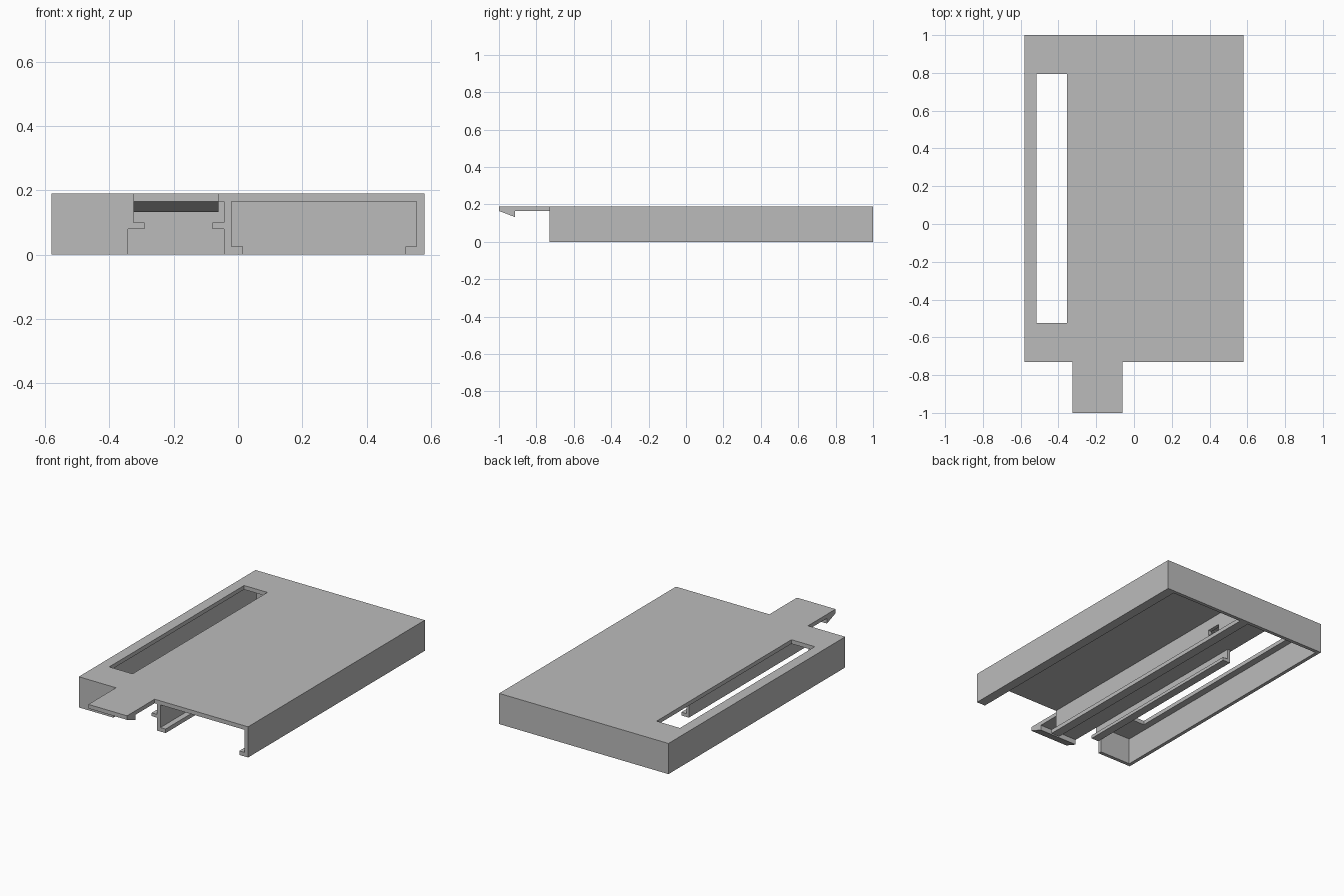
import bpy
import bmesh
import math
from mathutils import Vector

old = bpy.data.objects.get("Cube")
if old:
    bpy.data.objects.remove(old, do_unlink=True)

grey = bpy.data.materials.new("plain grey")
grey.use_nodes = True
COLOUR = (0.5, 0.5, 0.5, 1)
grey.diffuse_color = COLOUR
grey.node_tree.nodes["Principled BSDF"].inputs["Base Color"].default_value = COLOUR

LEFT, RIGHT = 0.58, -0.58
FRONT, BACK = -0.73, 1.0
TOP, UNDER = 0.19, 0.165
T = 0.022  # wall thickness


def extrude(name, points, start, end, axis="y"):
    """Extrude a closed profile: (x, z) along y, or (y, z) along x."""
    bm = bmesh.new()
    if axis == "y":
        verts = [bm.verts.new((a, start, b)) for a, b in points]
        shift = Vector((0, end - start, 0))
    else:
        verts = [bm.verts.new((start, a, b)) for a, b in points]
        shift = Vector((end - start, 0, 0))
    face = bm.faces.new(verts)
    out = bmesh.ops.extrude_face_region(bm, geom=[face])
    moved = [g for g in out["geom"] if isinstance(g, bmesh.types.BMVert)]
    bmesh.ops.translate(bm, verts=moved, vec=shift)
    bmesh.ops.recalc_face_normals(bm, faces=bm.faces)
    mesh = bpy.data.meshes.new(name)
    bm.to_mesh(mesh)
    bm.free()
    mesh.materials.append(grey)
    obj = bpy.data.objects.new(name, mesh)
    bpy.context.collection.objects.link(obj)
    return obj


def box(name, x, y, z):
    return extrude(name, [(x[0], z[0]), (x[1], z[0]), (x[1], z[1]), (x[0], z[1])], *y)


def combine(target, part, operation):
    """Apply a boolean and remove the part that was used."""
    mod = target.modifiers.new(part.name, "BOOLEAN")
    mod.operation, mod.solver, mod.object = operation, "EXACT", part
    bpy.context.view_layer.objects.active = target
    bpy.ops.object.modifier_apply(modifier=mod.name)
    bpy.data.objects.remove(part, do_unlink=True)


# Top plate with right wall, footed middle wall and footed left wall
cover = extrude("sliding_cover", [
    (RIGHT, 0), (RIGHT, TOP), (LEFT, TOP), (LEFT, 0),
    (0.52, 0), (0.52, 0.025), (0.555, 0.025), (0.555, UNDER),
    (-0.02, UNDER), (-0.02, 0.025), (0.015, 0.025), (0.015, 0),
    (-0.043, 0), (-0.043, UNDER), (RIGHT + T, UNDER), (RIGHT + T, 0),
], FRONT, BACK)

# Tongue with a hooked tip
tongue = extrude("latch_tongue", [
    (FRONT + T, TOP), (-1, TOP), (-1, UNDER), (-0.915, 0.133),
    (-0.915, UNDER), (FRONT + T, UNDER),
], -0.325, -0.06, "x")

# Slide rails hanging in the channel
side_rail = extrude("side_rail", [
    (-0.342, 0.08), (-0.29, 0.08), (-0.29, 0.1), (-0.325, 0.1),
    (-0.325, 0.18), (-0.342, 0.18),
], FRONT, 0.46)
middle_rail = box("middle_rail", (-0.08, -0.03), (FRONT, 0.46), (0.08, 0.1))

# Closed back and the short front wall
back_wall = box("back_wall", (RIGHT, LEFT), (BACK - T, BACK), (0, TOP))
front_wall = box("front_wall", (RIGHT, -0.342), (FRONT, FRONT + T), (0, TOP))

for part in (tongue, side_rail, middle_rail, back_wall, front_wall):
    combine(cover, part, "UNION")

# Long window in the plate and a small hole in the middle wall
combine(cover, box("window_cutter", (-0.515, -0.355), (-0.525, 0.795), (0.1, 0.3)), "DIFFERENCE")
combine(cover, box("hole_cutter", (-0.1, 0.0), (0.65, 0.74), (0.06, 0.095)), "DIFFERENCE")

# Merge coplanar faces left by the joins
bm = bmesh.new()
bm.from_mesh(cover.data)
bmesh.ops.remove_doubles(bm, verts=bm.verts, dist=0.0005)
bmesh.ops.dissolve_limit(bm, angle_limit=math.radians(1), verts=bm.verts, edges=bm.edges)
bm.to_mesh(cover.data)
bm.free()
